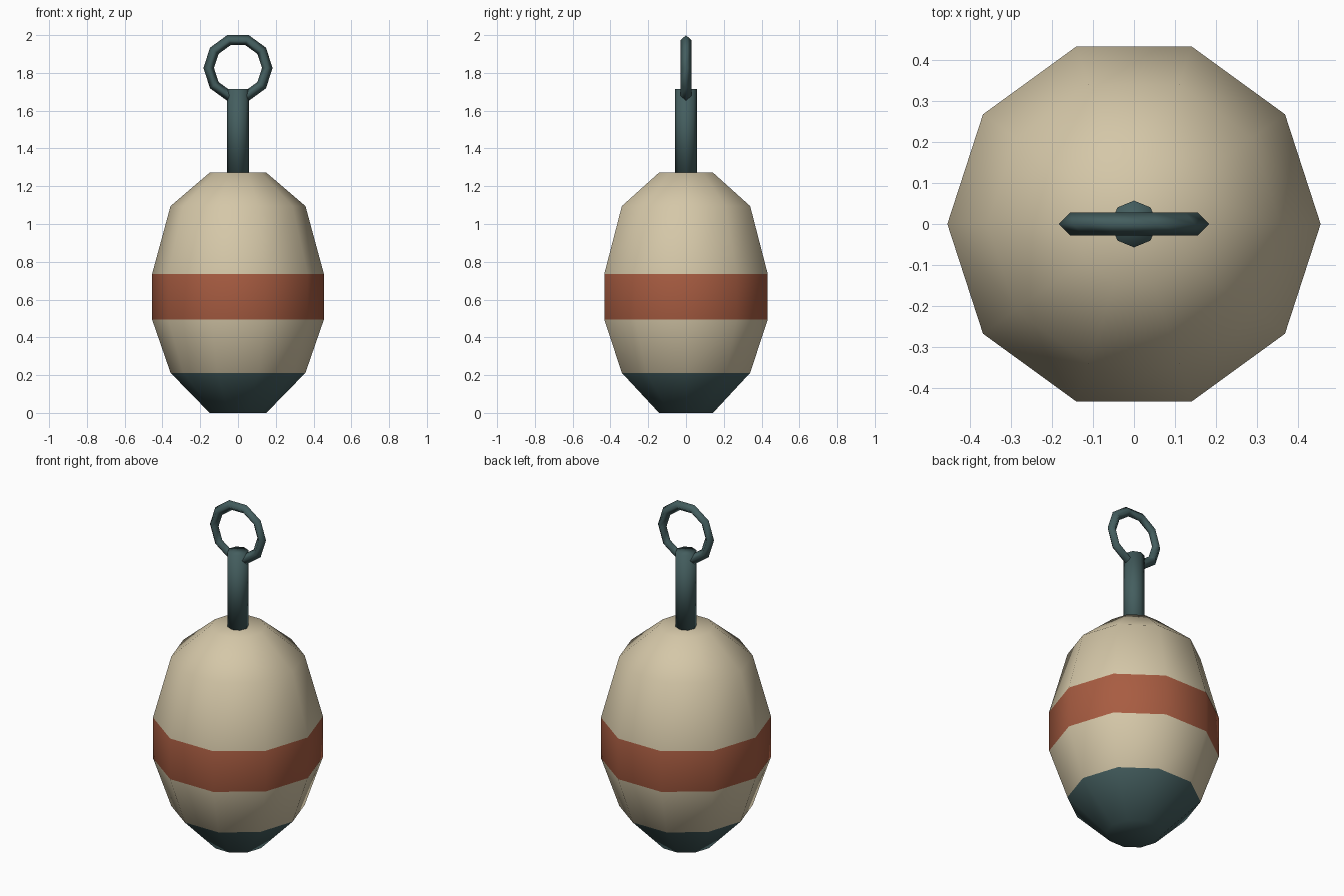
import bpy
import bmesh
from math import cos, sin, pi

cube = bpy.data.objects.get("Cube")
if cube:
    bpy.data.objects.remove(cube, do_unlink=True)


def material(name, rgb):
    mat = bpy.data.materials.new(name)
    mat.use_nodes = True
    mat.diffuse_color = (*rgb, 1)
    mat.node_tree.nodes["Principled BSDF"].inputs["Base Color"].default_value = (*rgb, 1)
    return mat


cream = material("cream", (0.66, 0.57, 0.39))
rust = material("rust red", (0.39, 0.107, 0.053))
teal = material("dark teal", (0.058, 0.112, 0.114))


def finish(name, bm, mats):
    bmesh.ops.recalc_face_normals(bm, faces=bm.faces)
    for face in bm.faces:
        face.smooth = True
    mesh = bpy.data.meshes.new(name)
    bm.to_mesh(mesh)
    bm.free()
    for mat in mats:
        mesh.materials.append(mat)
    obj = bpy.data.objects.new(name, mesh)
    bpy.context.collection.objects.link(obj)
    return obj


def bridge(bm, a, b):
    n = len(a)
    return [bm.faces.new((a[i], a[(i + 1) % n], b[(i + 1) % n], b[i])) for i in range(n)]


def lathe(name, profile, sides, mats, bands):
    """Stack rings of (radius, height), one material index per band, with flat caps."""
    bm = bmesh.new()
    rings = [[bm.verts.new((r * cos(2 * pi * i / sides), r * sin(2 * pi * i / sides), z))
              for i in range(sides)] for r, z in profile]
    for low, high, index in zip(rings, rings[1:], bands):
        for face in bridge(bm, low, high):
            face.material_index = index
    bm.faces.new(rings[0]).material_index = bands[0]
    bm.faces.new(rings[-1]).material_index = bands[-1]
    return finish(name, bm, mats)


# Float body: dark base, cream shell, rust stripe
lathe("float_body",
      [(0.15, 0), (0.357, 0.212), (0.455, 0.495), (0.455, 0.735), (0.357, 1.095), (0.15, 1.272)],
      10, [cream, rust, teal], [2, 0, 1, 0, 0])

# Stem
lathe("stem", [(0.057, 1.265), (0.057, 1.715)], 8, [teal], [0])

# Top ring with a diamond section
MAJOR, MINOR, CENTRE, SIDES = 0.155, 0.028, 1.826, 10
bm = bmesh.new()
sections = []
for i in range(SIDES):
    a = 2 * pi * i / SIDES
    section = []
    for k in range(4):
        r = MAJOR + MINOR * cos(k * pi / 2)
        section.append(bm.verts.new((r * cos(a), MINOR * sin(k * pi / 2), CENTRE + r * sin(a))))
    sections.append(section)
for i in range(SIDES):
    bridge(bm, sections[i], sections[(i + 1) % SIDES])
finish("top_ring", bm, [teal])
